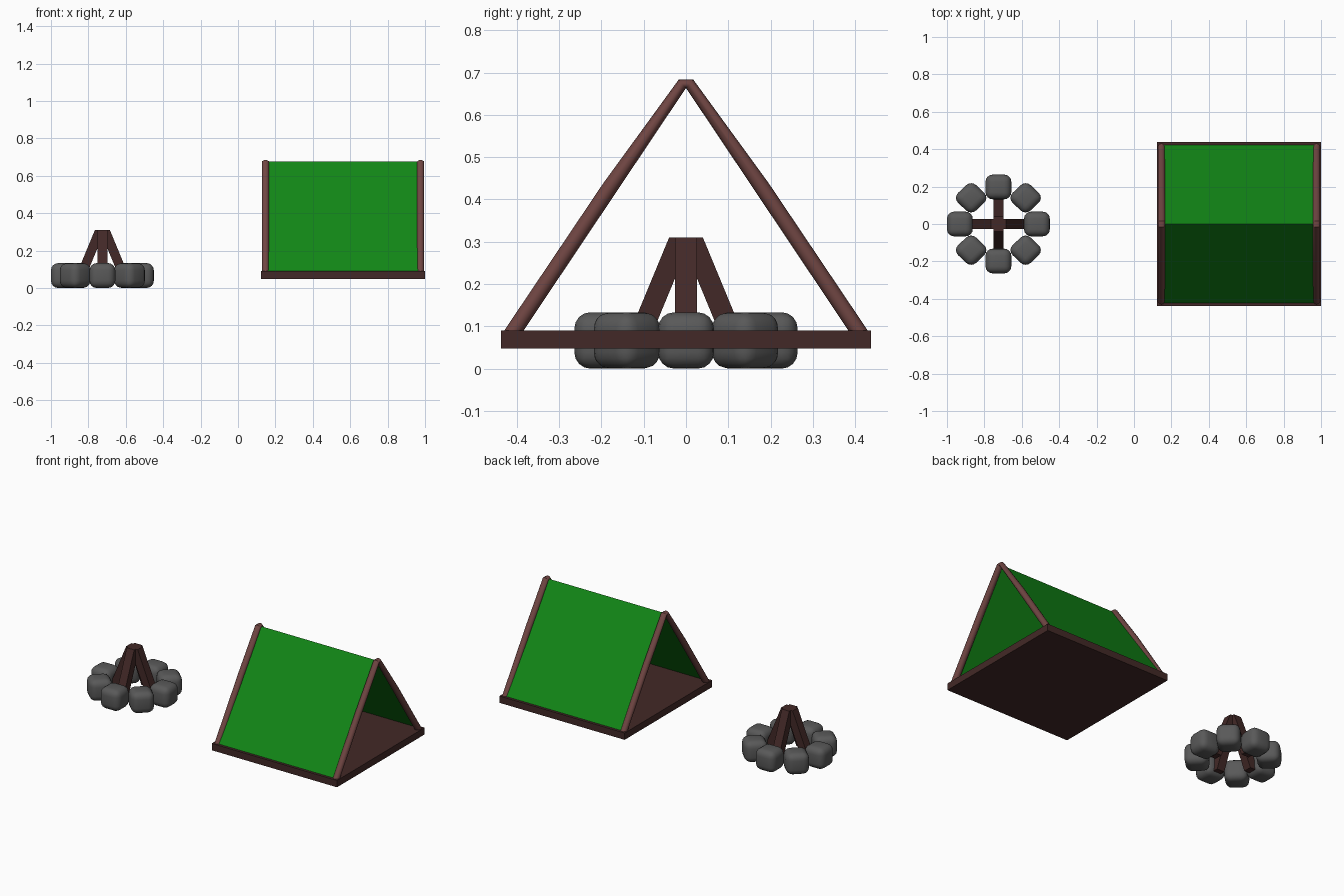
import bpy, bmesh, math
from mathutils import Vector, Matrix

if "Cube" in bpy.data.objects:
    bpy.data.objects.remove(bpy.data.objects["Cube"])


def material(name, rgb):
    m = bpy.data.materials.new(name)
    m.diffuse_color = (*rgb, 1)
    m.use_nodes = True
    m.node_tree.nodes["Principled BSDF"].inputs["Base Color"].default_value = m.diffuse_color
    return m


DARK = material("dark_wood", (0.055, 0.022, 0.02))
WOOD = material("pole_wood", (0.16, 0.06, 0.055))
GREEN = material("canvas_green", (0.006, 0.24, 0.008))
STONE = material("stone_grey", (0.1, 0.1, 0.1))


def finish(bm, name, mat, smooth=False):
    bmesh.ops.recalc_face_normals(bm, faces=bm.faces)
    me = bpy.data.meshes.new(name)
    bm.to_mesh(me)
    bm.free()
    ob = bpy.data.objects.new(name, me)
    bpy.context.collection.objects.link(ob)
    me.materials.append(mat)
    if smooth:
        bpy.ops.object.select_all(action='DESELECT')
        ob.select_set(True)
        bpy.context.view_layer.objects.active = ob
        bpy.ops.object.shade_smooth_by_angle(angle=math.radians(40))
    return ob


def box(size):
    bm = bmesh.new()
    bmesh.ops.create_cube(bm, size=1)
    bmesh.ops.scale(bm, vec=size, verts=bm.verts)
    return bm


# Tent floor
bm = box((0.877, 0.876, 0.043))
bmesh.ops.translate(bm, vec=(0.5615, 0, 0.0685), verts=bm.verts)
finish(bm, "tent_floor", DARK)

# Tent canvas: two flat slopes meeting at the ridge
bm = bmesh.new()
rows = [[bm.verts.new((x, y, z)) for x in (0.147, 0.976)]
        for y, z in ((-0.426, 0.08), (0, 0.673), (0.426, 0.08))]
for a, b in zip(rows, rows[1:]):
    bm.faces.new((a[0], a[1], b[1], b[0]))
canvas = finish(bm, "tent_canvas", GREEN)
solid = canvas.modifiers.new("thickness", 'SOLIDIFY')
solid.thickness = 0.004
solid.offset = 0


# Bent end poles: each ring is given by its outer and inner (y, z) points
def end_pole(name, x, radius=0.0195, sides=12):
    half = [((0.436, 0.081), (0.405, 0.059)),
            ((0.196, 0.438), (0.166, 0.416)),
            ((0.017, 0.684), (0.0005, 0.663))]
    flip = [tuple((-y, z) for y, z in pair) for pair in reversed(half)]
    bm = bmesh.new()
    rings = []
    for outer, inner in half + flip:
        o, i = Vector(outer), Vector(inner)
        mid, arm = (o + i) / 2, (o - i) / 2
        ring = []
        for k in range(sides):
            t = math.tau * k / sides
            p = mid + arm * math.cos(t)
            ring.append(bm.verts.new((x + radius * math.sin(t), p.x, p.y)))
        rings.append(ring)
    for a, b in zip(rings, rings[1:]):
        for k in range(sides):
            n = (k + 1) % sides
            bm.faces.new((a[k], a[n], b[n], b[k]))
    bm.faces.new(rings[0])
    bm.faces.new(rings[-1])
    finish(bm, name, WOOD, True)


end_pole("left_end_pole", 0.147)
end_pole("right_end_pole", 0.976)

# Campfire
FIRE = Vector((-0.725, 0, 0))

# Ring of eight rounded stones
for k in range(8):
    a = math.tau * k / 8
    bm = box((0.135, 0.135, 0.131))
    bmesh.ops.bevel(bm, geom=bm.edges[:], offset=0.038, segments=4,
                    profile=0.5, affect='EDGES')
    place = (Matrix.Translation(FIRE + Vector((0, 0, 0.0665)))
             @ Matrix.Diagonal((1.02, 0.98, 1.015, 1))
             @ Matrix.Rotation(a, 4, 'Z')
             @ Matrix.Translation((0.202, 0, 0)))
    bmesh.ops.transform(bm, matrix=place, verts=bm.verts)
    finish(bm, f"stone_{k + 1}", STONE, True)

# Four square logs leaning together, cut level at the top
for k in range(4):
    bm = box((0.054, 0.052, 0.29))
    for v in bm.verts:
        v.co.x += 0.013 if v.co.z > 0 else 0.133
        v.co.z += 0.165
    place = Matrix.Translation(FIRE) @ Matrix.Rotation(math.pi / 2 * k, 4, 'Z')
    bmesh.ops.transform(bm, matrix=place, verts=bm.verts)
    finish(bm, f"log_{k + 1}", DARK)
